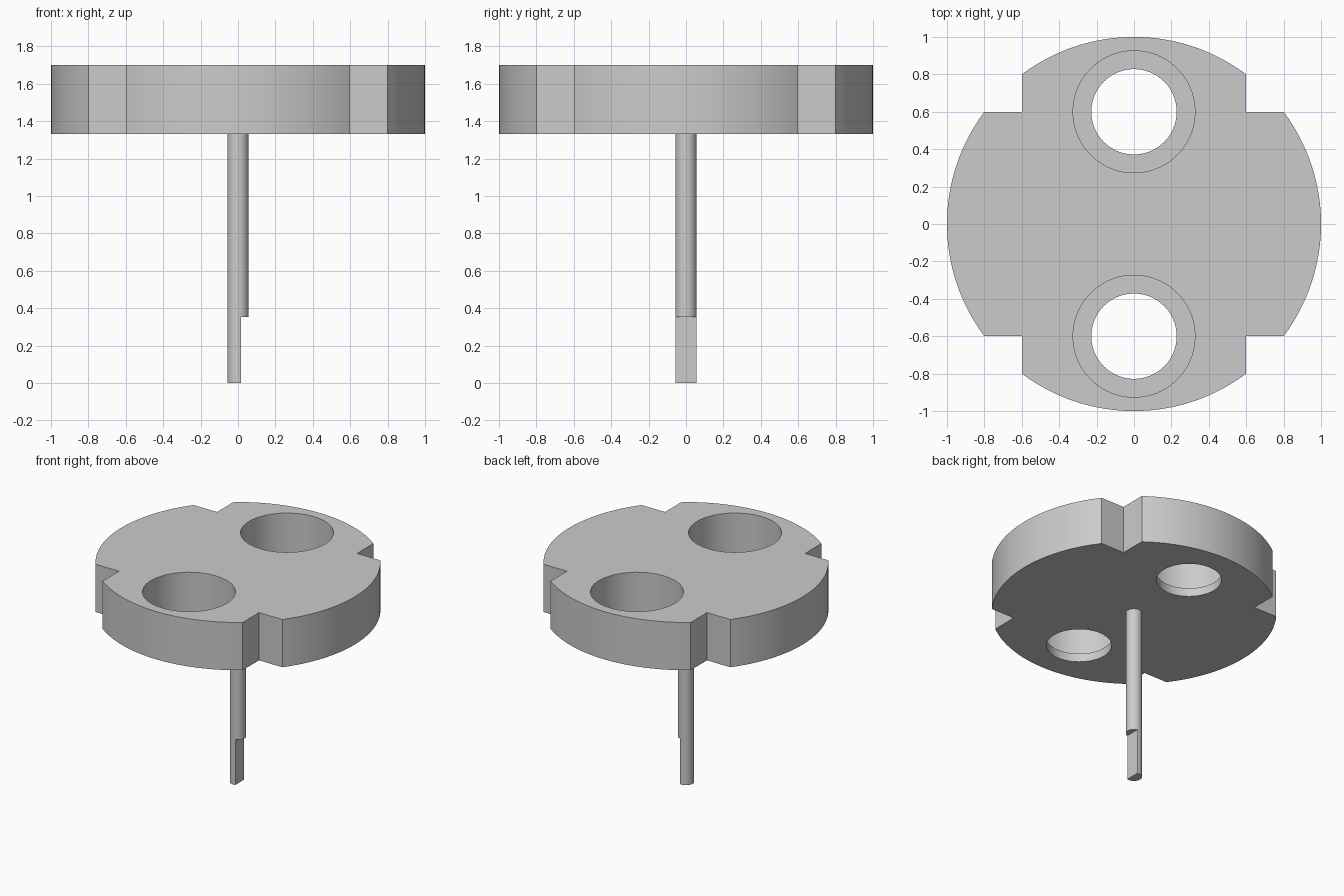
import bpy, bmesh, math

if "Cube" in bpy.data.objects:
    bpy.data.objects.remove(bpy.data.objects["Cube"])

grey = bpy.data.materials.new("plain grey")
grey.diffuse_color = (0.6, 0.6, 0.6, 1)
grey.use_nodes = True
grey.node_tree.nodes["Principled BSDF"].inputs["Base Color"].default_value = grey.diffuse_color


def prism(name, pts, z0, z1):
    """Extrude a flat outline from z0 to z1."""
    bm = bmesh.new()
    face = bm.faces.new([bm.verts.new((x, y, z0)) for x, y in pts])
    top = bmesh.ops.extrude_face_region(bm, geom=[face])["geom"]
    bmesh.ops.translate(bm, vec=(0, 0, z1 - z0),
                        verts=[v for v in top if isinstance(v, bmesh.types.BMVert)])
    bmesh.ops.recalc_face_normals(bm, faces=bm.faces[:])
    mesh = bpy.data.meshes.new(name)
    bm.to_mesh(mesh)
    bm.free()
    mesh.materials.append(grey)
    ob = bpy.data.objects.new(name, mesh)
    bpy.context.collection.objects.link(ob)
    return ob


def circle(r, cy=0, n=96):
    return [(r * math.cos(2 * math.pi * i / n), cy + r * math.sin(2 * math.pi * i / n))
            for i in range(n)]


def cut(ob, cutter):
    bpy.context.view_layer.objects.active = ob
    m = ob.modifiers.new("cut", 'BOOLEAN')
    m.operation, m.solver, m.object = 'DIFFERENCE', 'EXACT', cutter
    bpy.ops.object.modifier_apply(modifier=m.name)
    bpy.data.objects.remove(cutter)


def smooth(ob):
    bpy.ops.object.select_all(action='DESELECT')
    ob.select_set(True)
    bpy.context.view_layer.objects.active = ob
    bpy.ops.object.shade_smooth_by_angle(angle=math.radians(30))


# Disc outline: four arcs with a square notch between each pair
half = math.atan2(0.6, 0.8)
outline = []
for q in range(4):
    a = q * math.pi / 2
    for i in range(33):
        t = a - half + 2 * half * i / 32
        outline.append((math.cos(t), math.sin(t)))
    r = 0.6 * math.sqrt(2)
    outline.append((r * math.cos(a + math.pi / 4), r * math.sin(a + math.pi / 4)))
disc = prism("notched_disc", outline, 1.33, 1.70)

# Two stepped holes
for y in (-0.6, 0.6):
    cut(disc, prism("counterbore_cutter", circle(0.326, y), 1.395, 1.8))
    cut(disc, prism("hole_cutter", circle(0.228, y), 1.2, 1.6))
smooth(disc)

# Shaft with a flat cut at its lower end
shaft = prism("shaft", circle(0.057, 0, 64), 0, 1.335)
cut(shaft, prism("flat_cutter", [(0.015, -0.2), (0.3, -0.2), (0.3, 0.2), (0.015, 0.2)],
                 -0.1, 0.352))
smooth(shaft)
